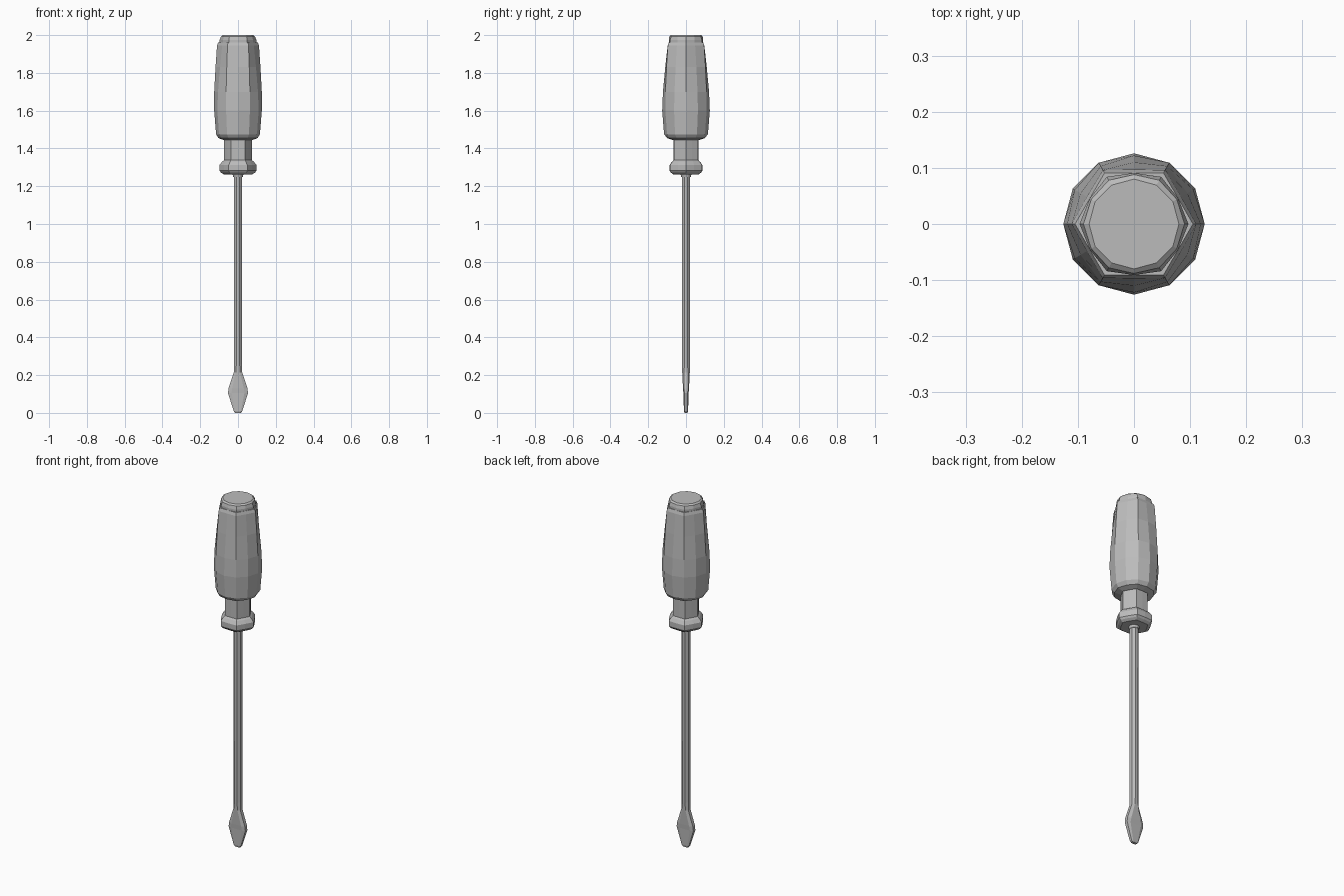
import bpy, bmesh, math

cube = bpy.data.objects.get("Cube")
if cube:
    bpy.data.objects.remove(cube, do_unlink=True)

grey = bpy.data.materials.new("plain grey")
colour = (0.5, 0.5, 0.5, 1)
grey.diffuse_color = colour
grey.use_nodes = True
grey.node_tree.nodes["Principled BSDF"].inputs["Base Color"].default_value = colour


def loft(name, rings):
    """Skin closed rings of points, capping both ends, with flat shading."""
    bm = bmesh.new()
    loops = [[bm.verts.new(p) for p in ring] for ring in rings]
    n = len(loops[0])
    for a, b in zip(loops, loops[1:]):
        for i in range(n):
            j = (i + 1) % n
            bm.faces.new((a[i], a[j], b[j], b[i]))
    bm.faces.new(loops[0][::-1])
    bm.faces.new(loops[-1])
    bmesh.ops.recalc_face_normals(bm, faces=bm.faces)
    mesh = bpy.data.meshes.new(name)
    bm.to_mesh(mesh)
    bm.free()
    mesh.materials.append(grey)
    obj = bpy.data.objects.new(name, mesh)
    bpy.context.collection.objects.link(obj)
    return obj


def hex_ring(z, corner, flat):
    """Twelve points alternating between hexagon corners and flat middles."""
    ring = []
    for k in range(12):
        r = flat if k % 2 else corner
        a = k * math.pi / 6
        ring.append((r * math.cos(a), r * math.sin(a), z))
    return ring


def flat_ring(z, width, depth, power):
    """Eight points of an oval; a power under one squares it off."""
    ring = []
    for k in range(8):
        a = (k + 0.5) * math.pi / 4
        c, s = math.cos(a), math.sin(a)
        x = math.copysign(abs(c / math.cos(math.pi / 8)) ** power, c)
        y = math.copysign(abs(s / math.cos(math.pi / 8)) ** power, s)
        ring.append((width * x, depth * y, z))
    return ring


# Grip: hexagonal towards the top, swelling into a rounder belly
grip = [(1.445, 0.078, 0.07), (1.455, 0.104, 0.10), (1.475, 0.116, 0.116),
        (1.6, 0.126, 0.126), (1.7, 0.126, 0.122), (1.83, 0.119, 0.11),
        (1.945, 0.111, 0.097), (1.962, 0.105, 0.091)]
loft("grip", [hex_ring(*r) for r in grip])

# End cap: rounded button on top of the grip
cap = [(1.95, 0.097, 0.091), (1.975, 0.097, 0.091),
       (1.993, 0.09, 0.088), (2.0, 0.08, 0.08)]
loft("end_cap", [hex_ring(*r) for r in cap])

# Neck and hexagonal collar
loft("neck", [hex_ring(z, 0.074, 0.065) for z in (1.32, 1.455)])
collar = [(1.262, 0.074, 0.066), (1.272, 0.09, 0.08), (1.282, 0.098, 0.087),
          (1.312, 0.098, 0.087), (1.33, 0.084, 0.075), (1.338, 0.074, 0.065)]
loft("collar", [hex_ring(*r) for r in collar])

# Ferrule where the shaft enters the collar
loft("ferrule", [hex_ring(1.248, 0.025, 0.025), hex_ring(1.27, 0.03, 0.03)])

# Shaft flowing into the flared flat blade
shaft = [(0.0, 0.016, 0.008, 0.5), (0.01, 0.023, 0.011, 0.5),
         (0.105, 0.053, 0.014, 0.5), (0.13, 0.05, 0.016, 0.55),
         (0.215, 0.022, 0.02, 0.8), (0.26, 0.021, 0.021, 1),
         (1.265, 0.022, 0.022, 1)]
loft("shaft_and_blade", [flat_ring(*r) for r in shaft])
